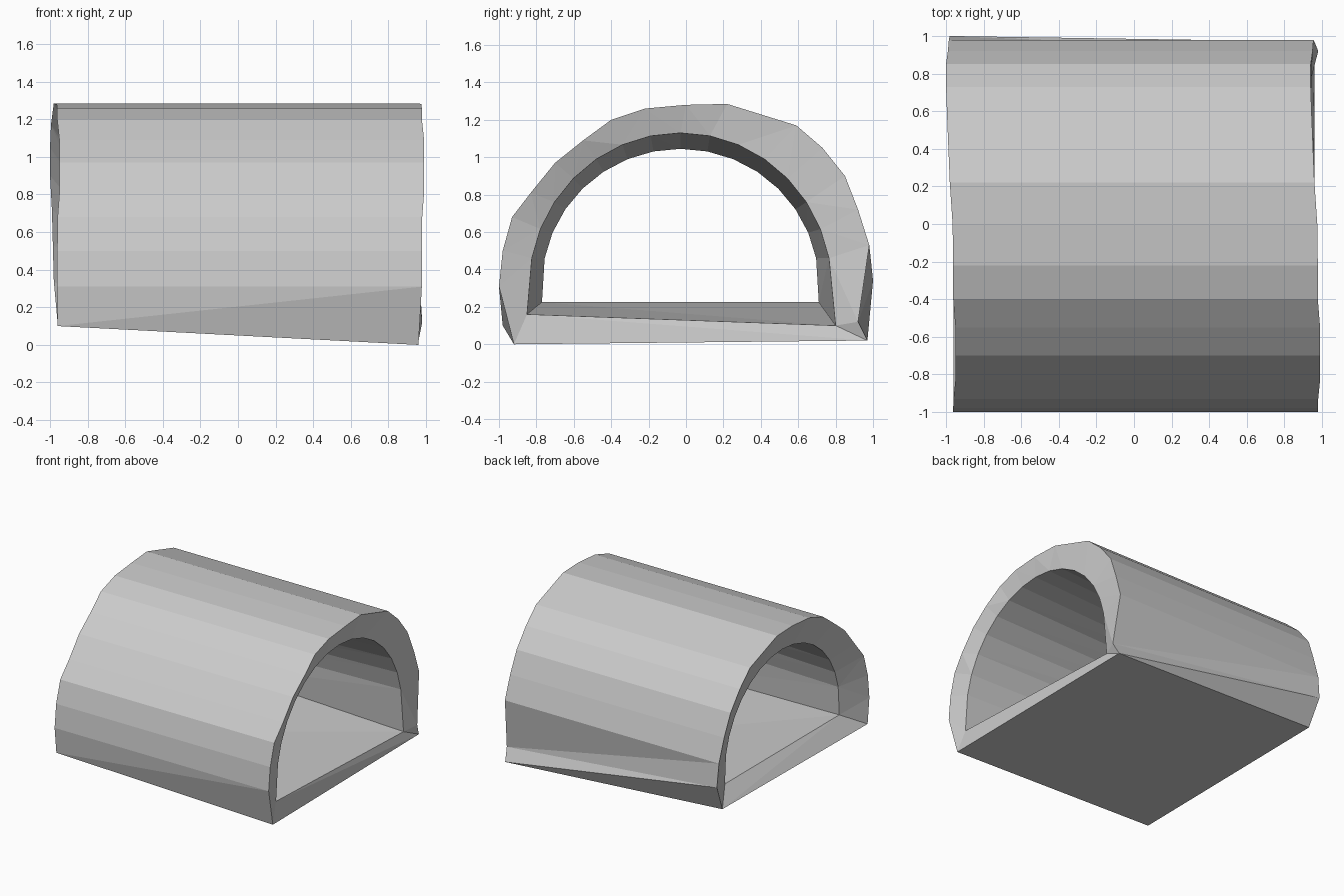
import bpy, bmesh, math

if "Cube" in bpy.data.objects:
    bpy.data.objects.remove(bpy.data.objects["Cube"])

# Outer arch shared by both ends: (y, z, shift along x), from +y over the top to -y
ARCH = [(.98, .53, -.015), (.92, .72, -.02), (.85, .90, -.03), (.73, 1.05, -.03),
        (.59, 1.17, -.025), (.22, 1.285, -.01), (0, 1.28, .005), (-.22, 1.26, .008),
        (-.40, 1.20, .008), (-.55, 1.09, .02), (-.70, .97, .02), (-.83, .81, .02),
        (-.93, .68, .01), (-.98, .50, .008), (-1.0, .31, .008)]

bm = bmesh.new()


def ring(points):
    return [bm.verts.new(p) for p in points]


def outer_points(x, start, end):
    return start + [(x + s, y, z) for y, z, s in ARCH] + end


def inner_points(x, half_width, z0, height, floor_right, floor_left):
    arc = []
    for k in range(7, -8, -1):
        a = math.radians(11.25 * k)
        arc.append((x, -.03 + half_width * math.sin(a), z0 + height * math.cos(a)))
    return [(x, *floor_right)] + arc + [(x, *floor_left)]


def loft(a, b):
    # Side walls, closed into the floor; twisted quads split into triangles
    n = len(a)
    for i in range(n):
        j = (i + 1) % n
        bm.faces.new((a[i], a[j], b[i]))
        bm.faces.new((a[j], b[j], b[i]))


def end_face(outer, inner):
    # Stitch the rim between the outer and inner arch by shortest diagonal
    i = j = 0
    while i < len(outer) - 1 or j < len(inner) - 1:
        if j == len(inner) - 1:
            step_outer = True
        elif i == len(outer) - 1:
            step_outer = False
        else:
            step_outer = ((outer[i + 1].co - inner[j].co).length
                          < (outer[i].co - inner[j + 1].co).length)
        if step_outer:
            bm.faces.new((outer[i], outer[i + 1], inner[j]))
            i += 1
        else:
            bm.faces.new((outer[i], inner[j + 1], inner[j]))
            j += 1
    # Sill under the opening
    bm.faces.new((outer[0], inner[0], inner[-1]))
    bm.faces.new((outer[0], inner[-1], outer[-1]))


# Outer shell rings
out_r = ring(outer_points(.97, [(.96, .97, .02), (.98, .92, .12)], [(.96, -.92, 0)]))
out_l = ring(outer_points(-.97, [(-.96, .90, .12), (-.98, 1.0, .34)], [(-.96, -.98, .10)]))
# Tapering passage rings
in_r = ring(inner_points(.94, .81, .298, .832, (.80, .10), (-.85, .16)))
in_l = ring(inner_points(-.85, .74, .318, .727, (.71, .225), (-.77, .225)))

loft(out_l, out_r)
loft(in_r, in_l)
end_face(out_r, in_r)
end_face(out_l, in_l)
bmesh.ops.recalc_face_normals(bm, faces=bm.faces[:])

mesh = bpy.data.meshes.new("tunnel")
bm.to_mesh(mesh)
bm.free()
tunnel = bpy.data.objects.new("tunnel", mesh)
bpy.context.collection.objects.link(tunnel)
